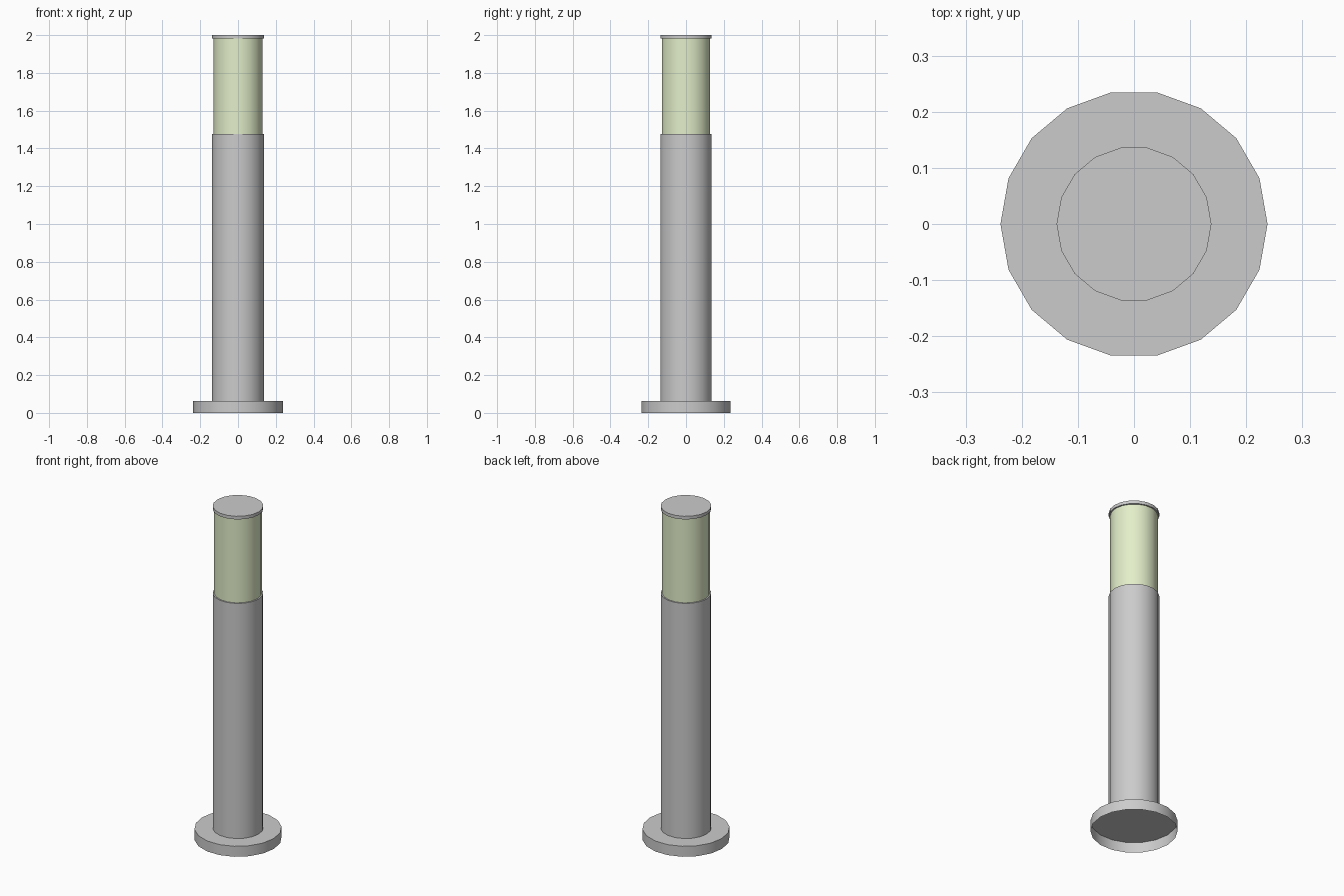
import bpy, bmesh
from math import cos, sin, tau

if "Cube" in bpy.data.objects:
    bpy.data.objects.remove(bpy.data.objects["Cube"])

SIDES = 18


def tube(name, radius, z0, z1, top=True, bottom=False, color=None):
    """Upright 18-sided shell with optional end faces."""
    bm = bmesh.new()
    rings = [[bm.verts.new((radius * cos(tau * i / SIDES),
                            radius * sin(tau * i / SIDES), z))
              for i in range(SIDES)] for z in (z0, z1)]
    lo, hi = rings
    for i in range(SIDES):
        j = (i + 1) % SIDES
        bm.faces.new((lo[i], lo[j], hi[j], hi[i]))
    if top:
        bm.faces.new(hi)
    if bottom:
        bm.faces.new(lo[::-1])
    mesh = bpy.data.meshes.new(name)
    bm.to_mesh(mesh)
    bm.free()
    obj = bpy.data.objects.new(name, mesh)
    bpy.context.collection.objects.link(obj)
    if color:
        mat = bpy.data.materials.new(name + "_material")
        mat.diffuse_color = color
        mat.use_nodes = True
        mat.node_tree.nodes["Principled BSDF"].inputs["Base Color"].default_value = mat.diffuse_color
        mesh.materials.append(mat)
    bpy.ops.object.select_all(action='DESELECT')
    obj.select_set(True)
    bpy.context.view_layer.objects.active = obj
    bpy.ops.object.shade_smooth_by_angle()
    return obj


# Foot plate, hollow underneath
tube("base", 0.238, 0.0, 0.063)
# Main column, closed by the ledge under the lamp
tube("post", 0.138, 0.063, 1.476)
# Pale green lamp glass
tube("lamp_glass", 0.13, 1.476, 1.981, top=False, color=(0.77, 0.86, 0.59, 1))
# Thin lid
tube("cap", 0.138, 1.981, 2.0, bottom=True)
